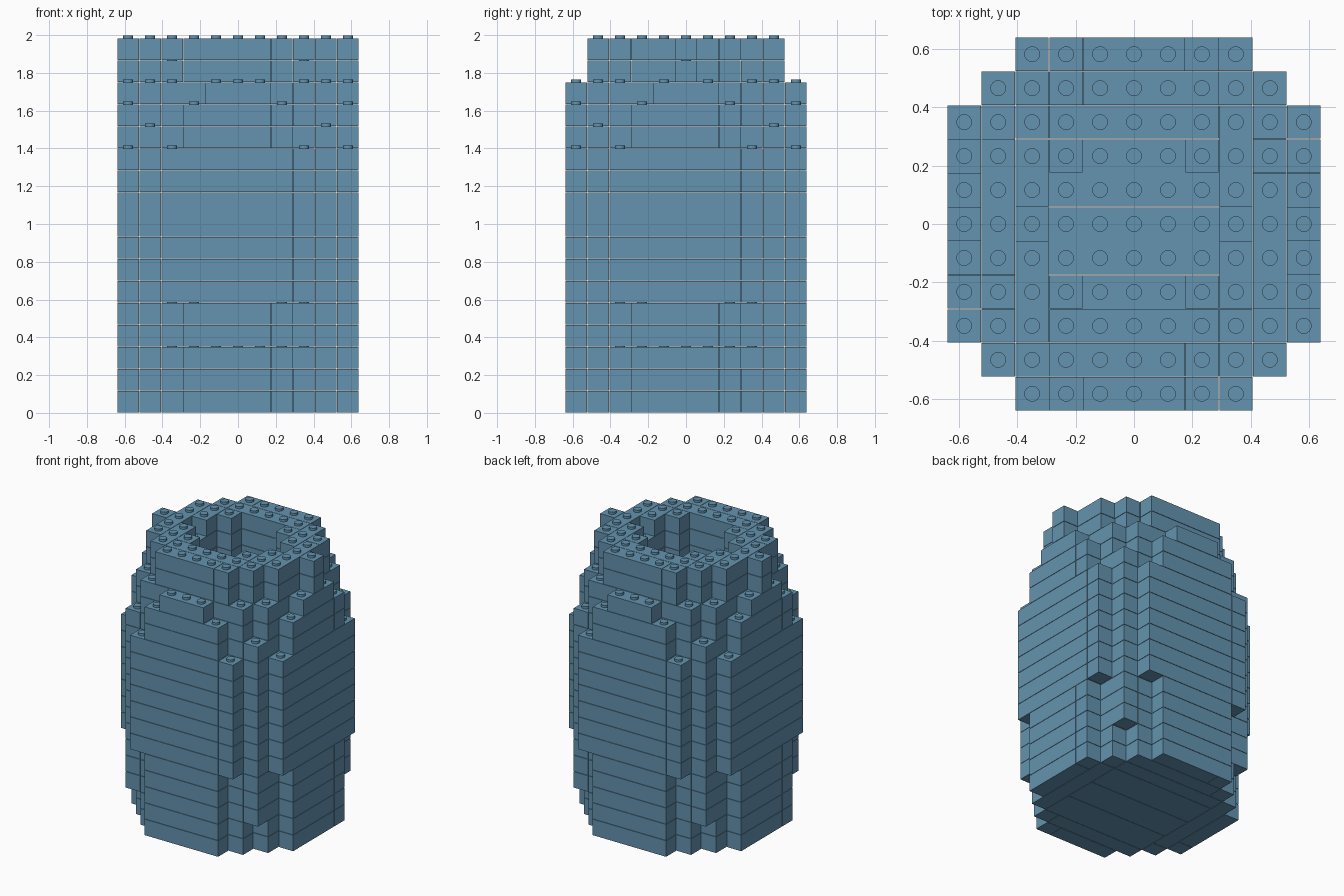
import bpy
import bmesh
from mathutils import Matrix

PITCH = 0.1164     # stud spacing
COURSE = 0.1167    # course height
GAP = 0.0025       # joint between bricks
STUD_R, STUD_H = 0.027, 0.016
COURSES = 17
FLOOR = 3          # solid courses at the bottom

old = bpy.data.objects.get("Cube")
if old:
    bpy.data.objects.remove(old, do_unlink=True)

blue = bpy.data.materials.new("slate_blue")
blue.use_nodes = True
colour = (0.127, 0.292, 0.429, 1)
blue.diffuse_color = colour
blue.node_tree.nodes["Principled BSDF"].inputs["Base Color"].default_value = colour


def outside(n, x, y):
    """Whether a grid cell lies within the outline of course n."""
    a, b = abs(x), abs(y)
    big, total = max(a, b), a + b
    if n >= 15:                                  # neck with two side lugs
        return (big <= 4 and total <= 6) or (a == 5 and b == 0)
    if n == 14:                                  # shoulder
        return total <= (6 if big == 5 else 7)
    if 5 <= n <= 11:                             # belly
        return total <= 8
    corner = a == b == 4 and (2 <= n <= 4 or n == 12)
    return total <= 7 or corner


def hollow(n, x, y):
    """Whether a grid cell lies in the open inside of course n."""
    a, b = abs(x), abs(y)
    if n < FLOOR:
        return False
    if n >= 14:
        notch = n == 16 and a == 3 and b == 0
        return (max(a, b) <= 2 and a + b <= 3) or notch
    return max(a, b) <= 3 and a + b <= (5 if 5 <= n <= 11 else 4)


def cells(n):
    grid = range(-5, 6)
    return {(x, y) for x in grid for y in grid
            if n < COURSES and outside(n, x, y) and not hollow(n, x, y)}


def turn(x, y, k):
    """Quarter turns about the vertical axis."""
    for _ in range(k):
        x, y = -y, x
    return x, y


def add_brick(bm, n, start, end):
    """Box covering the grid cells from start to end."""
    (x0, x1), (y0, y1) = (sorted(p) for p in zip(start, end))
    size = ((x1 - x0 + 1) * PITCH - GAP, (y1 - y0 + 1) * PITCH - GAP, COURSE - GAP)
    centre = ((x0 + x1) / 2 * PITCH, (y0 + y1) / 2 * PITCH,
              n * COURSE + COURSE / 2)
    # first course rests on the ground and every course keeps a hairline joint
    bmesh.ops.create_cube(bm, size=1, matrix=Matrix.Translation(centre)
                          @ Matrix.Diagonal((*size, 1)))


def runs(xs):
    """Split a sorted list into unbroken runs, long ones ending in a single."""
    group = []
    for x in xs + [None]:
        if group and (x is None or x != group[-1] + 1):
            if len(group) > 4:
                yield group[0], group[-2]
                yield group[-1], group[-1]
            else:
                yield group[0], group[-1]
            group = []
        group.append(x)


def add_ring(bm, n, filled, inner):
    """Wall bricks laid along four sides, each side a quarter turn on."""
    for k in range(4):
        for d in range(inner, 6):
            xs = [x for x in range(1 - d, d + 1) if turn(x, -d, k) in filled]
            for a, b in runs(xs):
                add_brick(bm, n, turn(a, -d, k), turn(b, -d, k))


def add_floor(bm, n):
    """Solid middle made of long bricks two studs deep."""
    for y in range(-3, 4, 2):
        add_brick(bm, n, (-3, y), (3, min(y + 1, 3)))


def add_studs(bm, n, open_cells):
    z = (n + 1) * COURSE - GAP / 2 + STUD_H / 2
    for x, y in sorted(open_cells):
        bmesh.ops.create_cone(bm, cap_ends=True, segments=16, radius1=STUD_R,
                              radius2=STUD_R, depth=STUD_H,
                              matrix=Matrix.Translation((x * PITCH, y * PITCH, z)))


def finish(bm, name, smooth=False):
    mesh = bpy.data.meshes.new(name)
    bm.to_mesh(mesh)
    bm.free()
    mesh.materials.append(blue)
    obj = bpy.data.objects.new(name, mesh)
    bpy.context.collection.objects.link(obj)
    if smooth:
        bpy.ops.object.select_all(action='DESELECT')
        obj.select_set(True)
        bpy.context.view_layer.objects.active = obj
        bpy.ops.object.shade_smooth_by_angle()


# Courses of bricks with studs wherever the course above leaves them open
for n in range(COURSES):
    filled = cells(n)
    bm = bmesh.new()
    if n < FLOOR:
        add_floor(bm, n)
        add_ring(bm, n, filled, 4)
    else:
        add_ring(bm, n, filled, 1)
    finish(bm, f"brick_course_{n + 1}")

    open_cells = filled - cells(n + 1)
    if open_cells:
        bm = bmesh.new()
        add_studs(bm, n, open_cells)
        finish(bm, f"studs_{n + 1}", smooth=True)
